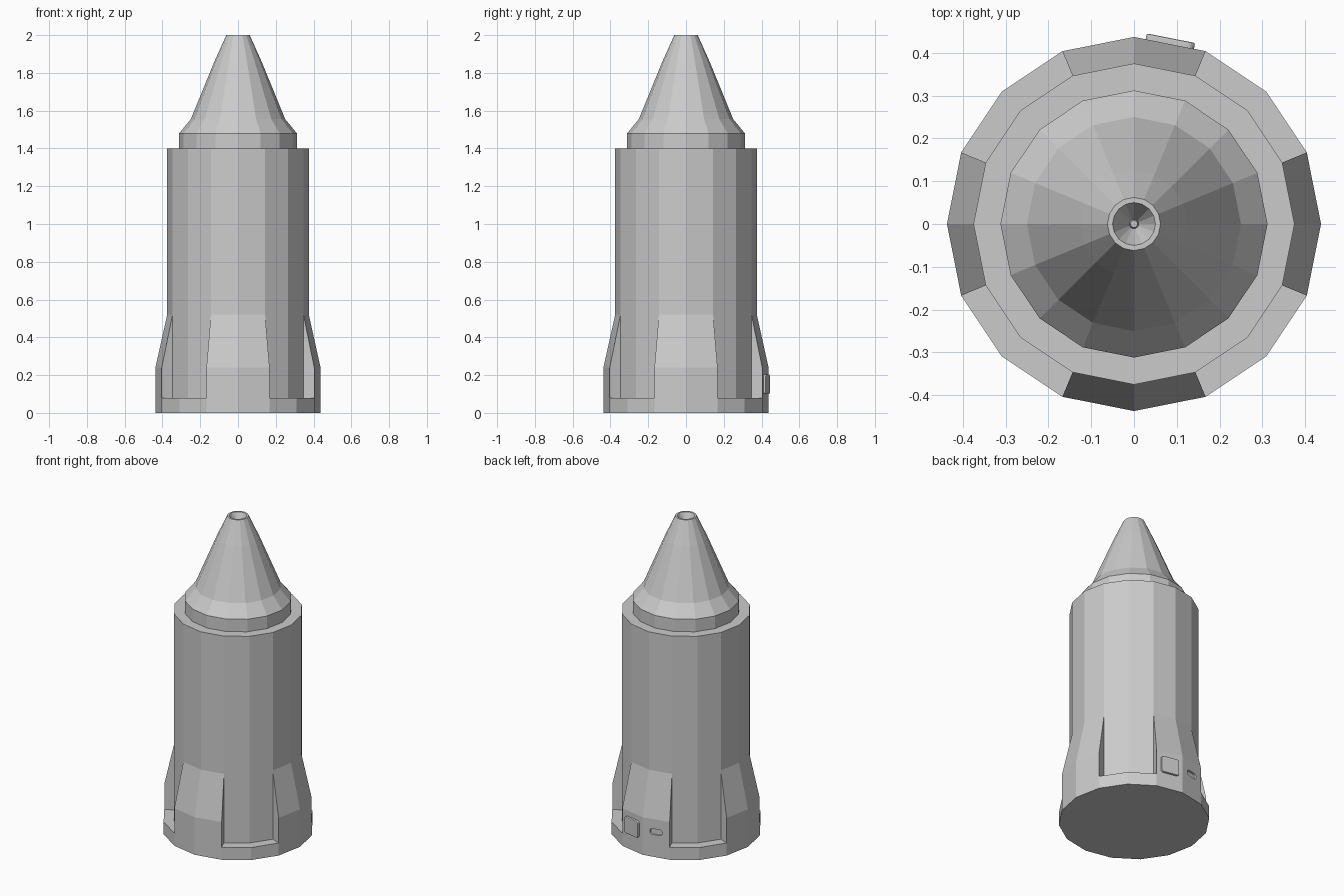
import bpy, bmesh
from math import cos, sin, pi, radians
from mathutils import Matrix

if "Cube" in bpy.data.objects:
    bpy.data.objects.remove(bpy.data.objects["Cube"])

SIDES = 16


def finish(name, bm):
    bmesh.ops.recalc_face_normals(bm, faces=bm.faces)
    mesh = bpy.data.meshes.new(name)
    bm.to_mesh(mesh)
    bm.free()
    ob = bpy.data.objects.new(name, mesh)
    bpy.context.collection.objects.link(ob)
    return ob


def lathe(name, profile):
    """Revolve (radius, z) points into a faceted shell; radius 0 is a pole."""
    bm = bmesh.new()
    rings = []
    for r, z in profile:
        n = SIDES if r > 0 else 1
        rings.append([bm.verts.new((r * cos(2 * pi * i / SIDES), r * sin(2 * pi * i / SIDES), z))
                      for i in range(n)])
    for a, b in zip(rings, rings[1:]):
        for i in range(SIDES):
            j = (i + 1) % SIDES
            quad = [a[i % len(a)], a[j % len(a)], b[j % len(b)], b[i % len(b)]]
            bm.faces.new(list(dict.fromkeys(quad)))
    ob = finish(name, bm)
    # shells are open, so make sure they face outward
    me = ob.data
    if sum(p.center.dot(p.normal) * p.area for p in me.polygons) < 0:
        me.flip_normals()
    return ob


def fin(name, angle):
    """Two-facet tapered fairing, solid."""
    section = [(0.372, 0.08), (0.437, 0.08), (0.437, 0.24), (0.375, 0.52), (0.372, 0.52)]
    bm = bmesh.new()
    cols = []
    for k in (-1, 0, 1):
        a = angle + k * 2 * pi / SIDES
        cols.append([bm.verts.new((r * cos(a), r * sin(a), z)) for r, z in section])
    n = len(section)
    for a, b in zip(cols, cols[1:]):
        for i in range(n):
            j = (i + 1) % n
            bm.faces.new((a[i], a[j], b[j], b[i]))
    bm.faces.new(cols[0])
    bm.faces.new(cols[-1])
    return finish(name, bm)


def plate(name, angle, z, w, h, corner, inner, outer):
    """Rounded rectangle lying on a lower facet, from inner to outer distance."""
    bm = bmesh.new()
    pts = []
    for q, (sx, sy) in enumerate(((1, 1), (-1, 1), (-1, -1), (1, -1))):
        for s in range(5):
            t = q * pi / 2 + s * pi / 8
            pts.append((sx * (w / 2 - corner) + corner * cos(t),
                        sy * (h / 2 - corner) + corner * sin(t)))
    back = [bm.verts.new((inner, y, z + v)) for y, v in pts]
    front = [bm.verts.new((outer, y, z + v)) for y, v in pts]
    bm.faces.new(back)
    face = bm.faces.new(front)
    for i in range(len(pts)):
        j = (i + 1) % len(pts)
        bm.faces.new((back[i], back[j], front[j], front[i]))
    bmesh.ops.bevel(bm, geom=list(face.edges), offset=0.004, segments=2,
                    profile=0.5, affect='EDGES')
    bmesh.ops.transform(bm, matrix=Matrix.Rotation(angle, 4, 'Z'), verts=bm.verts)
    return finish(name, bm)


# Main stack
lathe("base_ring", [(0, 0), (0.437, 0), (0.437, 0.08), (0.375, 0.08)])
lathe("main_body", [(0.375, 0.08), (0.375, 1.4), (0.312, 1.4)])
lathe("collar", [(0.312, 1.4), (0.312, 1.48), (0.25, 1.555)])
# Nose cone with recessed tip
lathe("nose_cone", [(0.25, 1.555), (0.125, 1.86), (0.062, 2.0), (0.05, 2.0),
                    (0.011, 1.92), (0.008, 1.93), (0, 1.93)])

# Four fairings around the foot
fins = [fin(n + "_fairing", radians(a)) for n, a in
        (("right", 0), ("back", 90), ("left", 180), ("front", 270))]

# Raised hatch and recessed slot on the back fairing
d = 0.437 * cos(pi / SIDES)
plate("back_hatch", radians(78.75), 0.152, 0.115, 0.105, 0.015, d - 0.005, d + 0.014)
cutter = plate("slot_cutter", radians(101.25), 0.16, 0.08, 0.036, 0.017, d + 0.02, d - 0.012)
cutter.hide_render = True
mod = fins[1].modifiers.new("slot", 'BOOLEAN')
mod.operation = 'DIFFERENCE'
mod.solver = 'EXACT'
mod.object = cutter
bpy.context.view_layer.objects.active = fins[1]
bpy.ops.object.modifier_apply(modifier="slot")
bpy.data.objects.remove(cutter)
